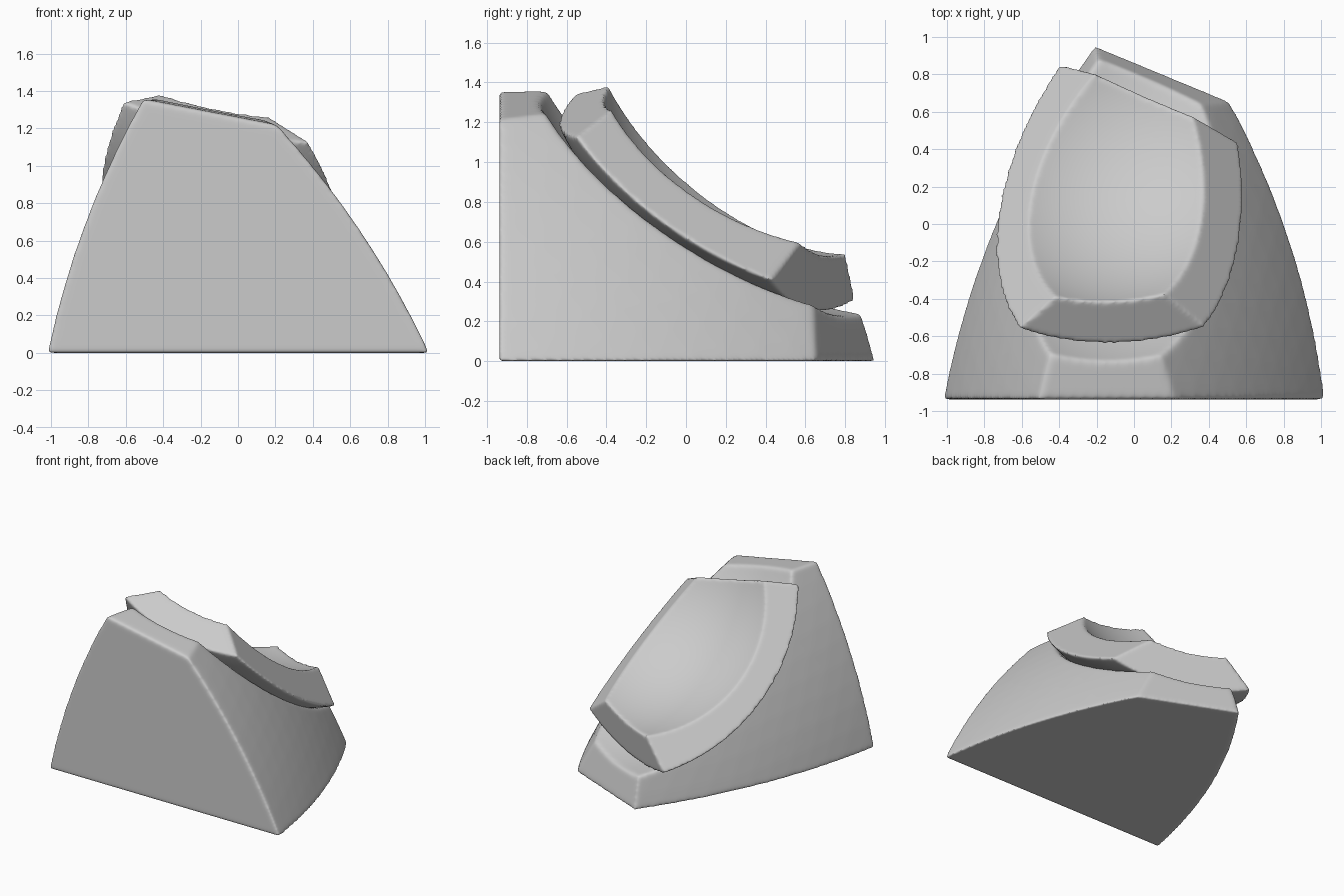
import bpy, bmesh, math
from mathutils import Vector, Matrix

if "Cube" in bpy.data.objects:
    bpy.data.objects.remove(bpy.data.objects["Cube"])

grey = bpy.data.materials.new("light grey")
grey.diffuse_color = (0.6, 0.6, 0.6, 1)
grey.use_nodes = True
grey.node_tree.nodes["Principled BSDF"].inputs["Base Color"].default_value = grey.diffuse_color

SEAT_CENTRE = Vector((0.01, 0.711, 1.745))
BOWL_CENTRE = Vector((-0.065, 0.722, 1.748))
LONG_AXIS = Vector((0.14, 0.81, -0.575)).normalized()


def make_object(name, bm):
    mesh = bpy.data.meshes.new(name)
    bm.to_mesh(mesh)
    bm.free()
    ob = bpy.data.objects.new(name, mesh)
    bpy.context.collection.objects.link(ob)
    return ob


def planar_solid(name, planes):
    """Large cube trimmed to the inside of every (normal, distance) plane."""
    bm = bmesh.new()
    bmesh.ops.create_cube(bm, size=6)
    for n, d in planes:
        n = Vector(n)
        co = n * (d / n.length_squared)
        geom = bm.verts[:] + bm.edges[:] + bm.faces[:]
        cut = bmesh.ops.bisect_plane(bm, geom=geom, plane_co=co, plane_no=n, clear_outer=True)
        edges = [e for e in cut["geom_cut"] if isinstance(e, bmesh.types.BMEdge)]
        bmesh.ops.contextual_create(bm, geom=edges)
    bmesh.ops.recalc_face_normals(bm, faces=bm.faces)
    return make_object(name, bm)


def ball(centre, radius, stretch):
    """Sphere cutter, optionally stretched along the dish's long axis."""
    bm = bmesh.new()
    bmesh.ops.create_icosphere(bm, subdivisions=6, radius=radius)
    bmesh.ops.transform(bm, matrix=Matrix.Scale(stretch, 4, LONG_AXIS), verts=bm.verts)
    bmesh.ops.translate(bm, vec=centre, verts=bm.verts)
    ob = make_object("cutter", bm)
    ob.hide_render = True
    return ob


def bulge_centre(a, b, c, radius):
    """Centre of the sphere through three corners, away from the outward side."""
    a, b, c = Vector(a), Vector(b), Vector(c)
    u, v = b - a, c - a
    n = u.cross(v)
    to_mid = (n.cross(u) * v.length_squared + v.cross(n) * u.length_squared) / (2 * n.length_squared)
    n.normalize()
    if n.dot(a - Vector((0, -0.2, 0.4))) < 0:
        n.negate()
    return a + to_mid - n * math.sqrt(radius ** 2 - to_mid.length_squared)


def apply_all(ob):
    bpy.context.view_layer.objects.active = ob
    for m in list(ob.modifiers):
        bpy.ops.object.modifier_apply(modifier=m.name)


def cut(ob, operation, centre, radius, stretch=1.0):
    cutter = ball(centre, radius, stretch)
    m = ob.modifiers.new("cut", 'BOOLEAN')
    m.operation, m.object, m.solver = operation, cutter, 'EXACT'
    apply_all(ob)
    bpy.data.objects.remove(cutter)


def soften(ob, rounds):
    """Round off the edges and shade smooth."""
    m = ob.modifiers.new("remesh", 'REMESH')
    m.mode, m.voxel_size = 'VOXEL', 0.0125
    m = ob.modifiers.new("smooth", 'SMOOTH')
    m.factor, m.iterations = 0.5, rounds
    apply_all(ob)
    ob.data.materials.clear()
    ob.data.materials.append(grey)
    for p in ob.data.polygons:
        p.use_smooth = True
        p.material_index = 0


# Base block: flat bottom, front, rear and top strip, bulging left and right walls
block = planar_solid("base_block", [
    ((0, 0, -1), 0), ((0, -1, 0), 0.938),
    ((0.383, 0.924, 0.25), 0.802),
    ((0.19, -0.06, 0.98), 1.29)])
walls = [((1.025, -0.938, 0), (0.22, -0.938, 1.21), (0.515, 0.655, 0)),
         ((-1.022, -0.938, 0), (-0.515, -0.938, 1.35), (-0.21, 0.955, 0))]
for corners in walls:
    cut(block, 'INTERSECT', bulge_centre(*corners, 4.8), 4.8)
cut(block, 'DIFFERENCE', SEAT_CENTRE, 1.442, 1.165)
soften(block, 22)

# Dished pad: four sloping sides with a concave bowl on top
pad = planar_solid("dished_pad", [
    ((0.685, 0.342, 0.64), 0.793), ((-0.58, 0.528, 0.6), 0.868),
    ((0.193, -0.44, 0.875), 1.302), ((0.41, 0.90, -0.15), 0.558)])
cut(pad, 'INTERSECT', SEAT_CENTRE + LONG_AXIS * 0.03, 1.445, 1.09)
cut(pad, 'DIFFERENCE', BOWL_CENTRE, 1.22)
soften(pad, 10)
